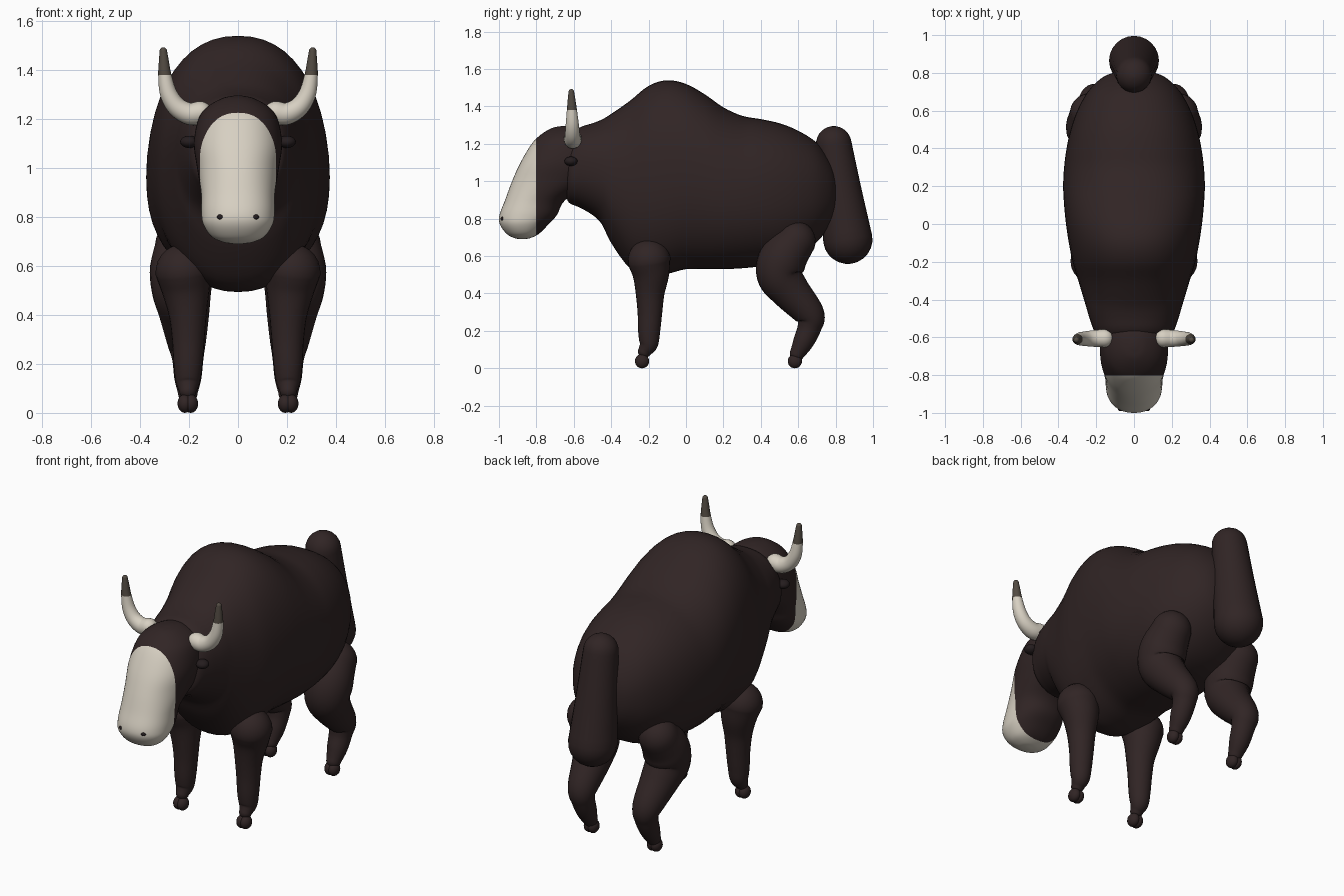
import bpy, bmesh, math
from mathutils import Vector

if "Cube" in bpy.data.objects:
    bpy.data.objects.remove(bpy.data.objects["Cube"])

def mat(name, r, g, b):
    m = bpy.data.materials.new(name)
    m.diffuse_color = (r, g, b, 1)
    m.use_nodes = True
    m.node_tree.nodes["Principled BSDF"].inputs["Base Color"].default_value = m.diffuse_color
    return m

BROWN = mat("dark brown hide", 0.030, 0.018, 0.018)
CREAM = mat("cream", 0.68, 0.63, 0.54)
TIP = mat("horn tip grey brown", 0.085, 0.07, 0.055)
BLACK = mat("near black", 0.018, 0.012, 0.013)

def finish(name, bm, mats, cut=None):
    """cut = (point, normal): faces on the normal side get the second colour"""
    bmesh.ops.recalc_face_normals(bm, faces=bm.faces)
    if cut:
        p, n = Vector(cut[0]), Vector(cut[1])
        bmesh.ops.bisect_plane(bm, geom=bm.verts[:] + bm.edges[:] + bm.faces[:],
                               plane_co=p, plane_no=n, dist=1e-5)
        for f in bm.faces:
            f.material_index = 1 if (f.calc_center_median() - p).dot(n) > 0 else 0
    for f in bm.faces:
        f.smooth = True
    me = bpy.data.meshes.new(name)
    bm.to_mesh(me)
    bm.free()
    for m in mats:
        me.materials.append(m)
    ob = bpy.data.objects.new(name, me)
    bpy.context.collection.objects.link(ob)
    return ob

def smooth_path(pts, steps):
    """Catmull-Rom through tuples of any length"""
    P = [tuple(2 * a - b for a, b in zip(pts[0], pts[1]))] + list(pts)
    P.append(tuple(2 * a - b for a, b in zip(pts[-1], pts[-2])))
    out = []
    for i in range(1, len(P) - 2):
        for s in range(steps):
            t = s / steps
            out.append(tuple(0.5 * (2 * b + (c - a) * t + (2 * a - 5 * b + 4 * c - d) * t * t
                                    + (3 * b - a - 3 * c + d) * t ** 3)
                             for a, b, c, d in zip(*P[i - 1:i + 3])))
    return out + [tuple(pts[-1])]

def loft(rings):
    bm = bmesh.new()
    R = [[bm.verts.new(v) for v in r] for r in rings]
    n = len(R[0])
    for a, b in zip(R, R[1:]):
        for i in range(n):
            bm.faces.new((a[i], a[(i + 1) % n], b[(i + 1) % n], b[i]))
    bm.faces.new(R[0])
    bm.faces.new(R[-1])
    return bm

def superellipse(a, b, e, n=48):
    for i in range(n):
        t = 2 * math.pi * i / n
        c, s = math.cos(t), math.sin(t)
        yield (a * math.copysign(abs(c) ** (2 / e), c), b * math.copysign(abs(s) ** (2 / e), s))

def tube(pts, steps=6, n=24):
    """round-ended tube through (x, y, z, radius) points"""
    path = smooth_path(pts, steps)
    C = [Vector(p[:3]) for p in path]
    r = [p[3] for p in path]
    T = [(C[min(i + 1, len(C) - 1)] - C[max(i - 1, 0)]).normalized() for i in range(len(C))]
    angles = [math.radians(a) for a in (88, 75, 60, 45, 30, 15)]
    st = [(C[0] - T[0] * r[0] * math.sin(a), T[0], r[0] * math.cos(a)) for a in angles]
    st += list(zip(C, T, r))
    st += [(C[-1] + T[-1] * r[-1] * math.sin(a), T[-1], r[-1] * math.cos(a)) for a in reversed(angles)]
    rings = []
    for c, t, q in st:
        u = Vector((0, 1, 0)) if abs(t.y) < 0.8 else Vector((1, 0, 0))
        u = (u - t * u.dot(t)).normalized()
        v = t.cross(u)
        rings.append([c + q * (math.cos(k) * u + math.sin(k) * v)
                      for k in (2 * math.pi * i / n for i in range(n))])
    return loft(rings)

def ball(name, loc, size, m):
    bm = bmesh.new()
    bmesh.ops.create_uvsphere(bm, u_segments=20, v_segments=12, radius=1)
    for v in bm.verts:
        v.co = Vector(a * s + l for a, s, l in zip(v.co, size, loc))
    return finish(name, bm, [m])

# Body: cross-sections (y, top, bottom, half width)
body = [(-.642, 1.05, 1.0, .03), (-.64, 1.13, .93, .12), (-.625, 1.22, .885, .18), (-.57, 1.285, .86, .21),
        (-.5, 1.31, .82, .235), (-.45, 1.33, .77, .25), (-.4, 1.36, .67, .265), (-.3, 1.43, .535, .295),
        (-.2, 1.51, .495, .325), (-.1, 1.54, .505, .345), (0, 1.52, .53, .36), (.1, 1.465, .53, .37),
        (.2, 1.395, .53, .375), (.3, 1.35, .535, .37), (.4, 1.332, .545, .357), (.5, 1.31, .56, .335),
        (.6, 1.27, .60, .30), (.7, 1.205, .675, .245), (.77, 1.11, .765, .175), (.8, 1.03, .84, .11),
        (.81, .95, .91, .03)]
finish("body", loft([[(x, y, (t + b) / 2 + z) for x, z in superellipse(w, (t - b) / 2, 2.25)]
                     for y, t, b, w in smooth_path(body, 4)]), [BROWN])

# Head: horizontal slices (z, front y, back y, half width), cream face ahead of the cut
head = [(1.296, -.66, -.62, .015), (1.285, -.715, -.56, .065), (1.25, -.775, -.50, .125), (1.2, -.825, -.46, .162),
        (1.1, -.885, -.45, .18), (1.0, -.93, -.50, .167), (.9, -.967, -.645, .151), (.82, -.997, -.69, .15),
        (.77, -.995, -.735, .142), (.72, -.96, -.785, .108), (.697, -.92, -.83, .06), (.69, -.885, -.865, .015)]
finish("head", loft([[(x, (f + b) / 2 + y, z) for x, y in superellipse(w, (b - f) / 2, 2.2)]
                     for z, f, b, w in smooth_path(head, 5)]),
       [BROWN, CREAM], ((0, -.803, 0), (0, -1, 0)))

# Tail: one thick tapered capsule
finish("tail", tube([(0, .79, 1.2, .095), (0, .826, .95, .112), (0, .865, .69, .132)]), [BROWN])

# Path points (x, y, z, radius)
front_leg = [(.222, -.197, .575, .115), (.213, -.188, .5, .098), (.205, -.192, .4, .077), (.203, -.193, .3, .066),
             (.204, -.197, .2, .059), (.205, -.2, .13, .05), (.205, -.222, .09, .035)]
hind_leg = [(.232, .585, .68, .108), (.232, .52, .59, .128), (.23, .5, .5, .122), (.22, .56, .41, .104),
            (.21, .66, .29, .08), (.205, .66, .22, .064), (.205, .627, .14, .055), (.205, .595, .08, .04)]
horn = [(.155, -.605, 1.225, .048), (.2, -.606, 1.222, .045), (.25, -.607, 1.25, .04), (.284, -.608, 1.305, .035),
        (.299, -.61, 1.38, .027), (.303, -.612, 1.44, .02), (.305, -.613, 1.478, .015)]

# Paired parts, mirrored in x
for side, s in (("right", 1), ("left", -1)):
    def flip(pts):
        return [(s * p[0],) + tuple(p[1:]) for p in pts]
    finish(f"front_leg_{side}", tube(flip(front_leg)), [BROWN])
    finish(f"hind_leg_{side}", tube(flip(hind_leg)), [BROWN])
    finish(f"horn_{side}", tube(flip(horn)), [CREAM, TIP], ((0, 0, 1.38), (0, 0, 1)))
    ball(f"eye_{side}", (s * .2, -.615, 1.107), (.036, .035, .025), BLACK)
    ball(f"nostril_{side}", (s * .07, -.977, .8), (.016, .014, .012), BLACK)
    # cloven hooves: two toes each
    for leg, y in (("front", -.235), ("hind", .582)):
        for k, dx in ((1, -.012), (2, .012)):
            ball(f"{leg}_hoof_{side}_toe_{k}", (s * .205 + dx, y, .038), (.03, .038, .038), BROWN)
